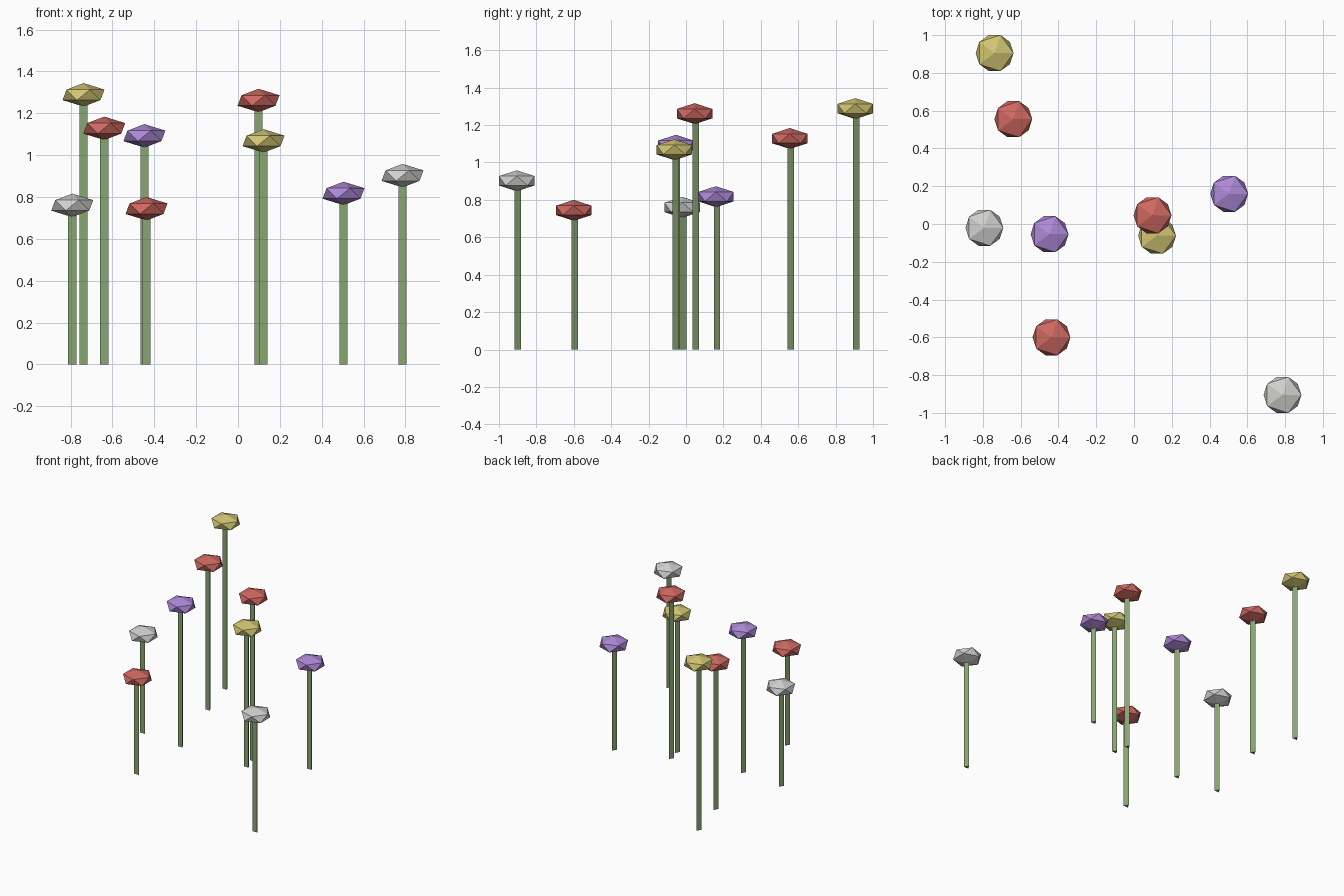
import bpy
from math import pi

cube = bpy.data.objects.get("Cube")
if cube:
    bpy.data.objects.remove(cube, do_unlink=True)


def make_material(name, rgb):
    mat = bpy.data.materials.new(name)
    mat.use_nodes = True
    color = (*rgb, 1.0)
    mat.diffuse_color = color
    mat.node_tree.nodes["Principled BSDF"].inputs["Base Color"].default_value = color
    return mat


STEM_GREEN = make_material("stem_green", (0.25, 0.38, 0.17))
PETALS = {
    "red": make_material("red", (0.62, 0.14, 0.12)),
    "yellow": make_material("yellow", (0.64, 0.56, 0.17)),
    "purple": make_material("purple", (0.42, 0.25, 0.68)),
    "white": make_material("white", (0.64, 0.64, 0.63)),
}

HEAD_RADIUS = 0.112
STEM_RADIUS = 0.0224


def finish(obj, name, mat):
    obj.name = name
    obj.data.materials.clear()
    obj.data.materials.append(mat)


def make_flower(number, color, x, y, height):
    # Three-sided stem, ending inside the head, with a corner to the back
    bpy.ops.mesh.primitive_cylinder_add(
        vertices=3, radius=STEM_RADIUS, depth=height, location=(x, y, height / 2))
    stem = bpy.context.object
    finish(stem, f"stem_{number}", STEM_GREEN)
    back = max(stem.data.vertices, key=lambda v: abs(v.co.y))
    if back.co.y < 0:
        stem.rotation_euler.z = pi

    # Flattened faceted flower head
    bpy.ops.mesh.primitive_ico_sphere_add(
        subdivisions=1, radius=HEAD_RADIUS, location=(x, y, height))
    head = bpy.context.object
    head.scale.z = 0.5
    finish(head, f"flower_head_{number}", PETALS[color])


# Colour, x, y and head height of each flower
flowers = [
    ("yellow", -0.738, 0.905, 1.288),
    ("red", -0.639, 0.555, 1.128),
    ("purple", -0.447, -0.054, 1.092),
    ("white", -0.792, -0.02, 0.76),
    ("red", -0.437, -0.6, 0.744),
    ("red", 0.098, 0.046, 1.261),
    ("yellow", 0.122, -0.062, 1.068),
    ("purple", 0.504, 0.16, 0.817),
    ("white", 0.786, -0.905, 0.902),
]
for number, flower in enumerate(flowers, 1):
    make_flower(number, *flower)
